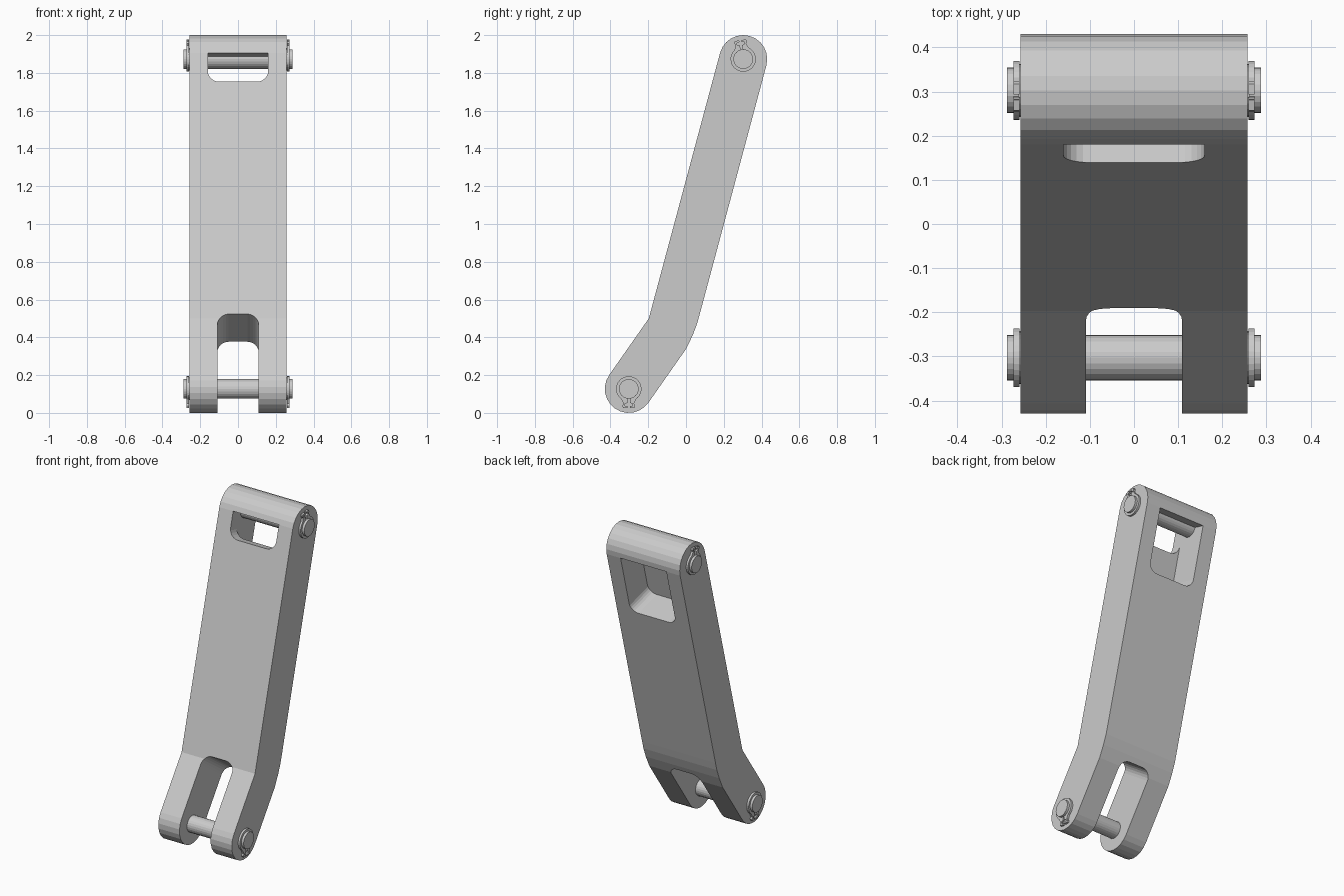
import bpy, bmesh
from math import sin, cos, radians
from mathutils import Vector

if "Cube" in bpy.data.objects:
    bpy.data.objects.remove(bpy.data.objects["Cube"])

R = 0.127                      # eye radius
HALF = 0.257                   # half width of the arm
TOP = Vector((0, 0.303, 1.873))
LOW = Vector((0, -0.303, 0.127))
X, Y, Z = Vector((1, 0, 0)), Vector((0, 1, 0)), Vector((0, 0, 1))


def arc(cx, cy, r, a0, a1, n):
    return [(cx + r * cos(radians(a0 + (a1 - a0) * i / n)),
             cy + r * sin(radians(a0 + (a1 - a0) * i / n))) for i in range(n + 1)]


def prism(name, pts, origin, u, v, n, d0, d1):
    """Extrude a 2D outline (u, v) along n from d0 to d1."""
    bm = bmesh.new()
    rings = [[bm.verts.new(origin + u * a + v * b + n * d) for a, b in pts] for d in (d0, d1)]
    bm.faces.new(rings[0])
    bm.faces.new(rings[1])
    k = len(pts)
    for i in range(k):
        j = (i + 1) % k
        bm.faces.new((rings[0][i], rings[0][j], rings[1][j], rings[1][i]))
    bmesh.ops.recalc_face_normals(bm, faces=bm.faces)
    me = bpy.data.meshes.new(name)
    bm.to_mesh(me)
    bm.free()
    ob = bpy.data.objects.new(name, me)
    bpy.context.collection.objects.link(ob)
    return ob


def cut(target, cutter):
    cutter.hide_render = True
    mod = target.modifiers.new("cut", 'BOOLEAN')
    mod.operation, mod.solver, mod.object = 'DIFFERENCE', 'EXACT', cutter
    bpy.context.view_layer.objects.active = target
    bpy.ops.object.modifier_apply(modifier=mod.name)
    bpy.data.objects.remove(cutter)


def slot(w, flat, rounded, r):
    """Slot outline: straight edge at v=flat, rounded corners at v=rounded."""
    s = 1 if rounded > flat else -1
    right = arc(w - r, rounded - s * r, r, 0, s * 90, 6)
    return [(w, flat)] + right + [(-a, b) for a, b in reversed(right)] + [(-w, flat)]


def frame(deg):
    """Directions along and across an arm section tilted by deg."""
    a = radians(deg)
    return Vector((0, sin(a), cos(a))), Vector((0, cos(a), -sin(a)))


# Bent arm, side profile extruded across x
profile = (arc(TOP.y, TOP.z, R, -15, 165, 12) + [(-0.197, 0.5)]
           + arc(LOW.y, LOW.z, R, 145, 325, 12)
           + [(0.0, 0.338), (0.035, 0.41), (0.058, 0.47), (0.072, 0.52)])
arm = prism("bent_arm", profile, Vector(), Y, Z, X, -HALF, HALF)

# Open fork slot at the lower end
v, n = frame(35)
cut(arm, prism("fork_cutter", slot(0.109, -0.8, 0, 0.06),
               Vector((0, -0.193, 0.525)), X, v, n, -0.2, 0.6))

# Deep pocket from the back and smaller window through the front wall
v, n = frame(15)
cut(arm, prism("pocket_cutter", slot(0.16, 0, -0.385, 0.055), TOP, X, v, n, -0.062, 0.3))
cut(arm, prism("window_cutter", slot(0.16, 0, -0.158, 0.06), TOP, X, v, n, -0.3, 0.0))

# Retaining clip outline: open ring with two lugs
half = (arc(0, 0, 0.067, -90, 55, 12)
        + [(0.028, 0.078), (0.034, 0.09), (0.03, 0.1), (0.006, 0.102), (0.006, 0.092),
           (0.02, 0.089), (0.02, 0.079), (0.006, 0.074)]
        + arc(0, 0, 0.047, 83, -90, 12))
clip = half + [(-a, b) for a, b in reversed(half[1:-1])]

# Pins with a clip on each end
for name, c, tilt in (("upper", TOP, -9), ("lower", LOW, 180)):
    prism(name + "_pin", arc(0, 0, 0.052, 0, 345, 23), c, Y, Z, X, -0.288, 0.288)
    up, across = frame(tilt)
    for side, s in (("left", -1), ("right", 1)):
        prism(f"{name}_clip_{side}", clip, c, across, up, X * s, 0.26, 0.273)
        prism(f"{name}_washer_{side}", arc(0, 0, 0.06, 0, 345, 23), c, Y, Z, X * s, HALF - 0.005, 0.262)
